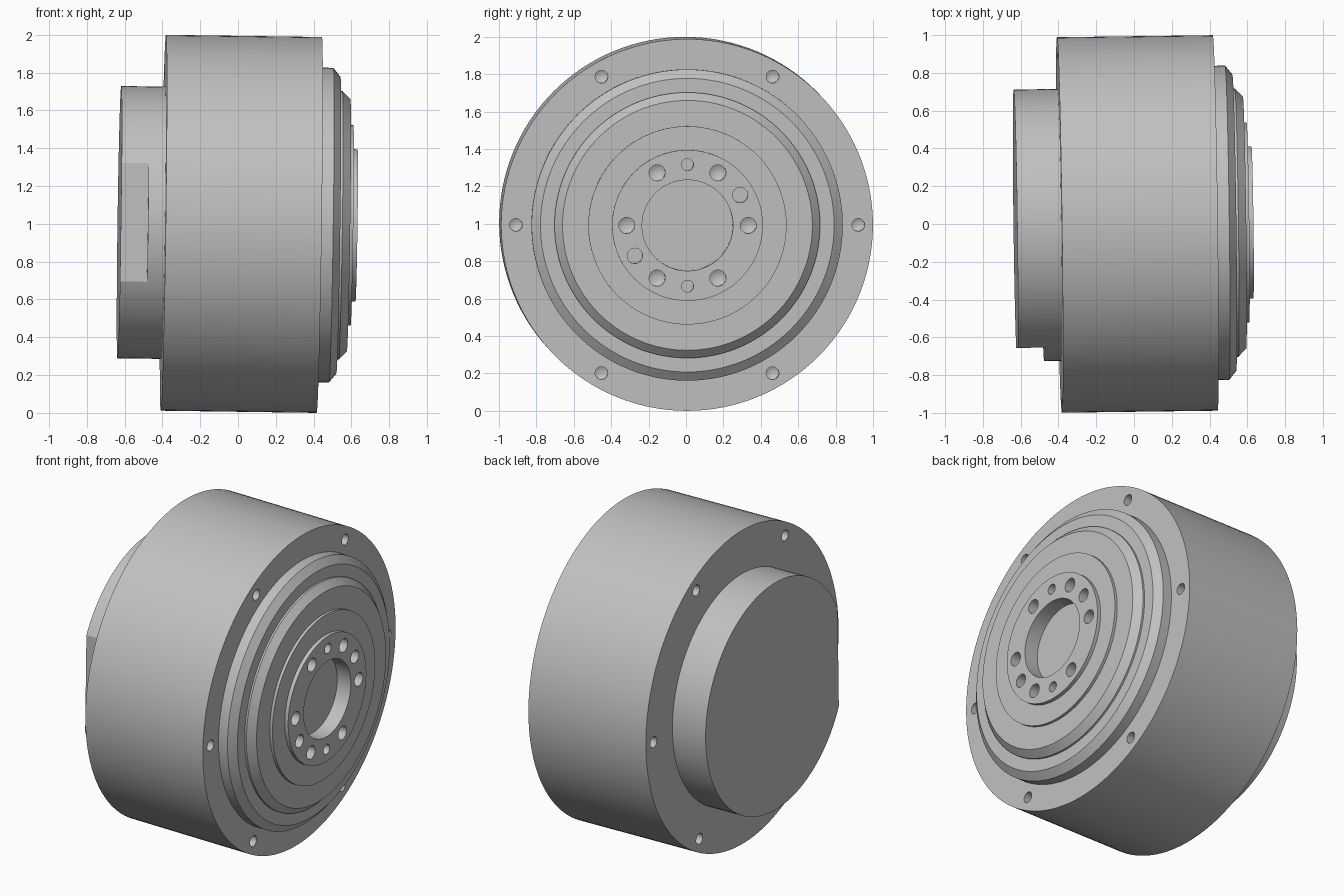
import bpy, bmesh
from math import sin, cos, pi, radians
from mathutils import Matrix

cube = bpy.data.objects.get("Cube")
if cube:
    bpy.data.objects.remove(cube, do_unlink=True)

metal = bpy.data.materials.new("satin grey metal")
metal.use_nodes = True
GREY = (0.53, 0.53, 0.53, 1)
metal.diffuse_color = GREY
metal.node_tree.nodes["Principled BSDF"].inputs["Base Color"].default_value = GREY

# The whole unit sits very slightly tilted about its centre
TILT = Matrix.Translation((0, 0, 1)) @ Matrix.Rotation(0.013, 4, 'Z') @ Matrix.Rotation(0.014, 4, 'Y')


def lathe(bm, profile, segs, cy=0, cz=0):
    """Closed solid turned about the x axis; profile is (x, radius), low x first."""
    rings = []
    for x, r in profile:
        if r == 0:
            rings.append([bm.verts.new((x, cy, cz))])
        else:
            rings.append([bm.verts.new((x, cy + r * cos(2 * pi * i / segs), cz + r * sin(2 * pi * i / segs)))
                          for i in range(segs)])
    for a, b in zip(rings, rings[1:]):
        for i in range(segs):
            j = (i + 1) % segs
            quad = [a[i % len(a)], a[j % len(a)], b[j % len(b)], b[i % len(b)]]
            bm.faces.new(list(dict.fromkeys(quad)))
    for ring in (rings[0], rings[-1]):
        if len(ring) > 1:
            bm.faces.new(ring)


def make(name, bm):
    bmesh.ops.recalc_face_normals(bm, faces=bm.faces)
    mesh = bpy.data.meshes.new(name)
    bm.to_mesh(mesh)
    bm.free()
    mesh.materials.append(metal)
    obj = bpy.data.objects.new(name, mesh)
    bpy.context.collection.objects.link(obj)
    obj.matrix_world = TILT
    return obj


def turned(name, profile):
    bm = bmesh.new()
    lathe(bm, profile, 128)
    return make(name, bm)


def drill(bm, face_x, inward, ring_r, angle, r, depth, pointed):
    """Blind hole cutter, optionally with a conical drill point."""
    pts = [(face_x - inward * 0.02, r), (face_x + inward * depth, r)]
    if pointed:
        pts.append((face_x + inward * (depth + r * 0.6), 0))
    a = radians(angle)
    lathe(bm, pts, 24, ring_r * cos(a), ring_r * sin(a))


def cut(obj, bm):
    cutter = make(obj.name + "_cutter", bm)
    cutter.hide_render = True
    mod = obj.modifiers.new("cut", 'BOOLEAN')
    mod.operation = 'DIFFERENCE'
    mod.solver = 'EXACT'
    mod.object = cutter
    bpy.context.view_layer.update()
    deps = bpy.context.evaluated_depsgraph_get()
    result = bpy.data.meshes.new_from_object(obj.evaluated_get(deps))
    obj.modifiers.clear()
    obj.data = result
    bpy.data.objects.remove(cutter, do_unlink=True)


# Main drum with mounting holes on both faces
BACK, FRONT = -0.395, 0.43
housing = turned("housing", [(BACK, 0.994), (FRONT, 0.994)])
bm = bmesh.new()
for k in range(6):
    drill(bm, FRONT, -1, 0.915, 60 * k, 0.034, 0.14, True)
    drill(bm, BACK, 1, 0.915, 60 * k, 0.034, 0.14, True)
cut(housing, bm)

# Stepped output hub with bore, bolt circle and dowel holes
END = 0.627
hub = turned("output_hub", [
    (FRONT, 0.832), (0.493, 0.832), (0.531, 0.785), (0.531, 0.71), (0.543, 0.71),
    (0.585, 0.668), (0.585, 0.53), (0.603, 0.53), (0.603, 0.403), (END, 0.403)])
bm = bmesh.new()
lathe(bm, [(END - 0.095, 0.243), (END + 0.02, 0.243)], 64)
for k in range(6):
    drill(bm, END, -1, 0.325, 60 * k, 0.043, 0.1, True)
for angle in (30, 210):
    drill(bm, END, -1, 0.325, angle, 0.041, 0.1, False)
for angle in (90, 270):
    drill(bm, END, -1, 0.325, angle, 0.032, 0.1, False)
cut(hub, bm)

# Rear cover with a flat milled on its front side
cover = turned("rear_cover", [(-0.628, 0.72), (BACK, 0.72)])
bm = bmesh.new()
box = Matrix.Translation((-0.685, -0.848, 0)) @ Matrix.Diagonal((0.4, 0.4, 2, 1))
bmesh.ops.create_cube(bm, size=1, matrix=box)
cut(cover, bm)

# Smooth round walls, crisp edges
bpy.ops.object.select_all(action='DESELECT')
for obj in (housing, hub, cover):
    obj.select_set(True)
bpy.context.view_layer.objects.active = housing
bpy.ops.object.shade_smooth_by_angle(angle=radians(25))
